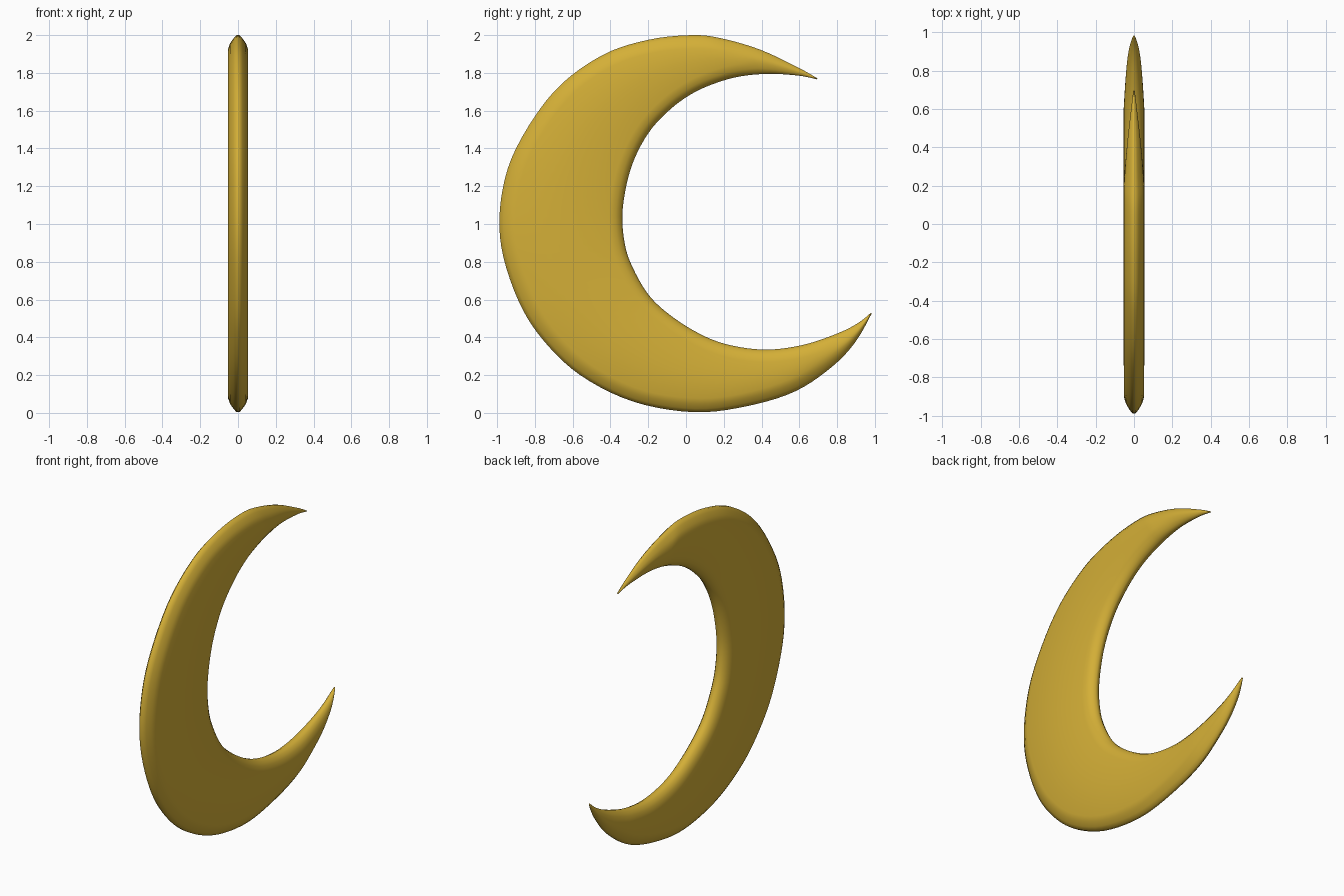
import bpy, bmesh

if "Cube" in bpy.data.objects:
    bpy.data.objects.remove(bpy.data.objects["Cube"])

# Matching (outer y, z, inner y, z) stations from the upper tip to the lower tip
STATIONS = [
    (0.697, 1.77, 0.693, 1.766), (0.60, 1.825, 0.60, 1.785), (0.40, 1.92, 0.45, 1.795),
    (0.20, 1.98, 0.31, 1.785), (0.04, 2.0, 0.19, 1.757), (-0.20, 1.975, 0.05, 1.70),
    (-0.45, 1.89, -0.08, 1.61), (-0.70, 1.70, -0.20, 1.48), (-0.90, 1.40, -0.29, 1.30),
    (-0.978, 1.14, -0.335, 1.08), (-0.978, 0.88, -0.325, 0.90), (-0.89, 0.60, -0.28, 0.765),
    (-0.76, 0.39, -0.19, 0.615), (-0.56, 0.20, -0.06, 0.50), (-0.28, 0.06, 0.10, 0.405),
    (0.04, 0.004, 0.25, 0.355), (0.32, 0.035, 0.43, 0.335), (0.58, 0.115, 0.62, 0.36),
    (0.78, 0.25, 0.80, 0.42), (0.90, 0.38, 0.91, 0.475), (0.983, 0.526, 0.979, 0.53),
]
HALF = 0.054
STEPS = 5


def catmull(a, b, c, d, t):
    return tuple(0.5 * (2 * q + (r - p) * t + (2 * p - 5 * q + 4 * r - s) * t * t
                        + (3 * q - p - 3 * r + s) * t ** 3) for p, q, r, s in zip(a, b, c, d))


def smooth_stations(pts):
    n, out = len(pts), []
    for i in range(n - 1):
        quad = (pts[max(i - 1, 0)], pts[i], pts[i + 1], pts[min(i + 2, n - 1)])
        out += [catmull(*quad, k / STEPS) for k in range(STEPS)]
    return out + [pts[-1]]


def section(width):
    """Half section as (fraction across, x): thin rims, flat middle."""
    t = HALF * min(1, (width / 0.25) ** 0.7)
    o = min(0.085, 0.4 * width) / width
    i = min(0.07, 0.4 * width) / width
    return [(0, 0.15 * t), (o * 0.25, 0.45 * t), (o * 0.6, 0.78 * t), (o, 0.97 * t),
            (0.5 * (1 + o - i), t),
            (1 - i, 0.97 * t), (1 - i * 0.5, 0.8 * t), (1 - i * 0.15, 0.48 * t), (1, 0.12 * t)]


# Crescent blade: loft closed sections along the arc
bm = bmesh.new()
rings = []
for oy, oz, iy, iz in smooth_stations(STATIONS):
    half = section(max(0.004, ((oy - iy) ** 2 + (oz - iz) ** 2) ** 0.5))
    loop = half + [(u, -x) for u, x in reversed(half)]
    rings.append([bm.verts.new((x, oy + (iy - oy) * u, oz + (iz - oz) * u)) for u, x in loop])
for a, b in zip(rings, rings[1:]):
    for j in range(len(a)):
        k = (j + 1) % len(a)
        bm.faces.new((a[j], a[k], b[k], b[j]))
bm.faces.new(rings[0])
bm.faces.new(rings[-1])
bmesh.ops.recalc_face_normals(bm, faces=bm.faces)
for f in bm.faces:
    f.smooth = True

mesh = bpy.data.meshes.new("crescent_moon")
bm.to_mesh(mesh)
bm.free()
gold = bpy.data.materials.new("gold")
gold.diffuse_color = (0.658, 0.429, 0.038, 1)
gold.use_nodes = True
gold.node_tree.nodes["Principled BSDF"].inputs["Base Color"].default_value = gold.diffuse_color
mesh.materials.append(gold)
bpy.context.collection.objects.link(bpy.data.objects.new("crescent_moon", mesh))
